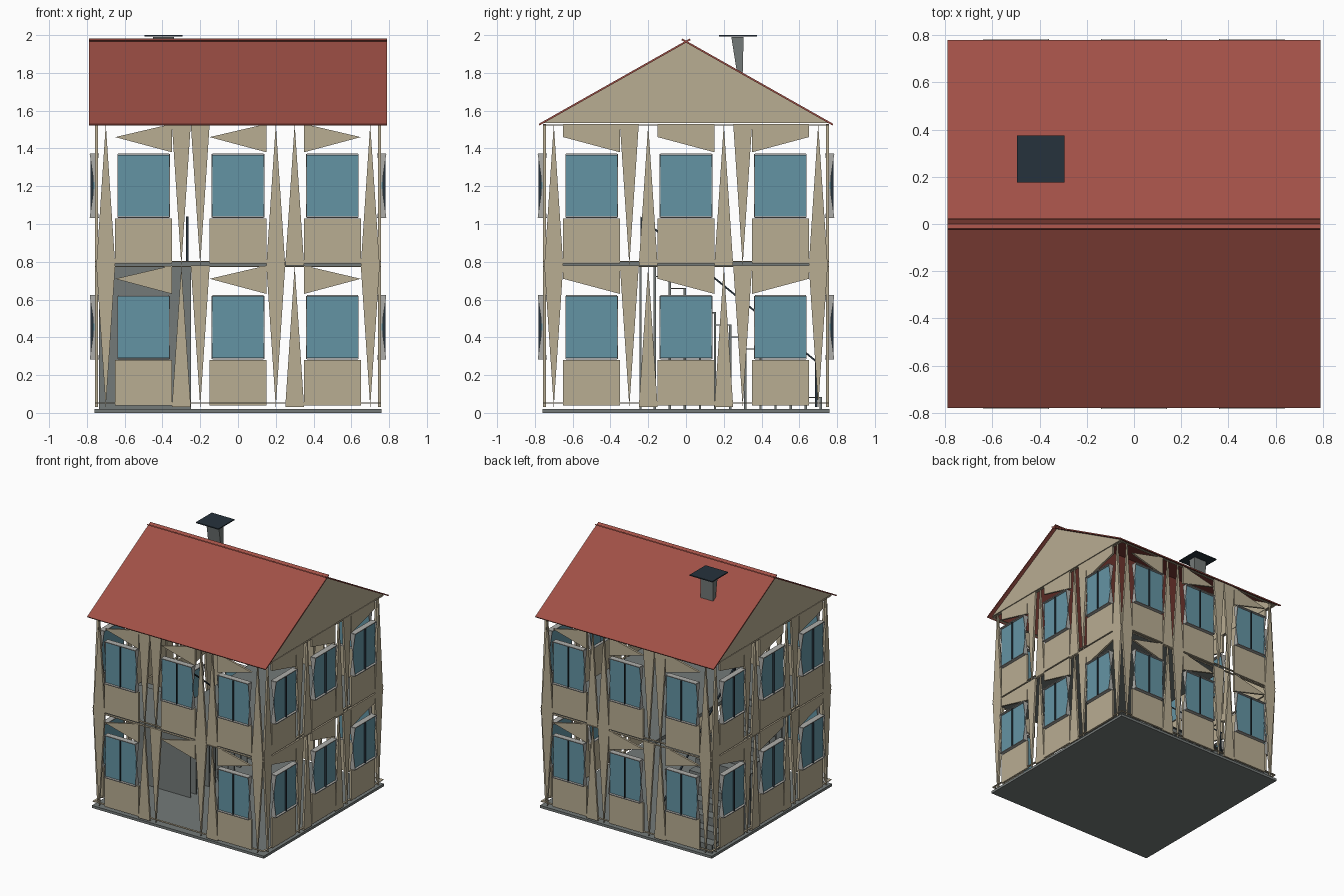
import bpy, bmesh
from mathutils import Vector, Matrix
from math import pi

if "Cube" in bpy.data.objects:
    bpy.data.objects.remove(bpy.data.objects["Cube"])


def material(name, rgb):
    m = bpy.data.materials.new(name)
    m.diffuse_color = (*rgb, 1)
    m.use_nodes = True
    m.node_tree.nodes["Principled BSDF"].inputs["Base Color"].default_value = m.diffuse_color
    return m


BEIGE = material("plaster", (0.485, 0.418, 0.29))
RED = material("roof_red", (0.352, 0.080, 0.061))
TEAL = material("glass_teal", (0.127, 0.296, 0.371))
DARK = material("dark_slate", (0.019, 0.032, 0.045))
STONE = material("stone_grey", (0.175, 0.195, 0.19))
TRIM = material("frame_grey", (0.42, 0.42, 0.40))


def prism(bm, pts, shift):
    """Extrude a flat polygon along a vector into a closed solid."""
    a = [bm.verts.new(p) for p in pts]
    b = [bm.verts.new(Vector(p) + Vector(shift)) for p in pts]
    n = len(a)
    bm.faces.new(a)
    bm.faces.new(b[::-1])
    for i in range(n):
        bm.faces.new((a[i], b[i], b[(i + 1) % n], a[(i + 1) % n]))


def box(bm, x0, x1, y0, y1, z0, z1):
    prism(bm, [(x0, y0, z0), (x1, y0, z0), (x1, y1, z0), (x0, y1, z0)], (0, 0, z1 - z0))


def finish(bm, name, mat, turn=0):
    bmesh.ops.recalc_face_normals(bm, faces=bm.faces)
    bm.transform(Matrix.Rotation(turn * pi / 2, 4, 'Z'))
    me = bpy.data.meshes.new(name)
    bm.to_mesh(me)
    bm.free()
    me.materials.append(mat)
    bpy.context.collection.objects.link(bpy.data.objects.new(name, me))


def plate(bm, uz, d0=0.742, d1=0.758):
    """Wall plate given by (u, z) points, on the front wall."""
    prism(bm, [(u, -d0, z) for u, z in uz], (0, d0 - d1, 0))


PIERS = (-0.7, -0.3, -0.2, 0.2, 0.3, 0.7)
BAYS = (-0.5, 0, 0.5)
# 1 = triangle pointing up, 0 = pointing down, for lower and upper storey
FACADE = ((0, 1, 0, 0, 1, 0), (1, 0, 0, 1, 1, 1))
SIDE = ((0, 0, 1, 1, 0, 0), (1, 0, 1, 1, 0, 1))

for turn, label in enumerate(("front", "right", "back", "left")):
    wall, glass, frame, bars, trim = (bmesh.new() for _ in range(5))
    flip = -1 if turn >= 2 else 1
    for floor, z0 in enumerate((0.03, 0.78)):
        top = z0 + 0.75
        # tapering wall piers
        for u, up in zip(PIERS, (SIDE if turn % 2 else FACADE)[floor]):
            u *= flip
            if up:
                plate(wall, [(u - 0.05, z0), (u + 0.05, z0), (u, top)])
            else:
                plate(wall, [(u - 0.05, top), (u, z0), (u + 0.05, top)])
        for u in BAYS:
            # wedge above the opening
            s = flip if u * flip <= 0 else -flip
            w = -0.15 * s
            plate(wall, [(u + w, top - 0.07), (u - w, top - 0.15), (u - w, top)])
            if turn % 2:
                plate(wall, [(u + w, top - 0.07), (u - w, top), (u + w, top)])
            if turn == 0 and floor == 0 and u == 0:
                continue  # open doorway
            # apron panel and window
            plate(wall, [(u - 0.15, z0 + 0.01), (u + 0.15, z0 + 0.01),
                         (u + 0.15, z0 + 0.25), (u - 0.15, z0 + 0.25)])
            a, b, m = z0 + 0.255, z0 + 0.59, z0 + 0.425
            box(glass, u - 0.135, u + 0.135, -0.767, -0.757, a + 0.005, b - 0.005)
            for z in (a, b):
                box(frame, u - 0.135, u + 0.135, -0.783, -0.737, z - 0.003, z + 0.003)
            for x in (u - 0.139, u + 0.136):
                for z in (a, b):
                    prism(frame, [(x, -0.785, z), (x, -0.737, z), (x, -0.761, m)], (0.003, 0, 0))
            box(bars, u - 0.001, u + 0.001, -0.782, -0.755, a, b)
        # thin rails at the storey edges
        for z in (z0 + 0.02, top - 0.008):
            box(trim, -0.755, 0.755, -0.758, -0.742, z, z + 0.005)
    finish(wall, label + "_wall", BEIGE, turn)
    finish(glass, label + "_window_panes", TEAL, turn)
    finish(frame, label + "_window_frames", TRIM, turn)
    finish(bars, label + "_window_bars", DARK, turn)
    finish(trim, label + "_storey_rails", BEIGE, turn)

# base slab
bm = bmesh.new()
box(bm, -0.76, 0.76, -0.76, 0.76, 0, 0.02)
finish(bm, "base_slab", STONE)

# upper floor with stairwell opening
bm = bmesh.new()
box(bm, -0.25, 0.74, -0.74, 0.74, 0.772, 0.80)
box(bm, -0.74, -0.25, -0.74, -0.24, 0.772, 0.80)
finish(bm, "upper_floor", STONE)

# staircase rising from back to front: treads on full-height risers, open sides
bm = bmesh.new()
STEPS = 12
for i in range(STEPS):
    y = 0.72 - 0.08 * i
    z = 0.02 + 0.77 / STEPS * (i + 1)
    box(bm, -0.735, -0.25, y - 0.012, y, 0.02, z)
    box(bm, -0.735, -0.25, y - 0.08, y, z - 0.006, z)
box(bm, -0.735, -0.25, -0.245, -0.235, 0.02, 0.79)
finish(bm, "staircase", STONE)

# sloping handrail and posts
bm = bmesh.new()
prism(bm, [(-0.275, -0.24, 1.04), (-0.275, 0.70, 0.27),
           (-0.275, 0.70, 0.258), (-0.275, -0.24, 1.028)], (0.012, 0, 0))
for y, z in ((-0.235, 0.79), (0.69, 0.03)):
    box(bm, -0.275, -0.263, y - 0.006, y + 0.006, z, z + 0.24)
finish(bm, "stair_handrail", DARK)

# gables
for s, label in ((-1, "left"), (1, "right")):
    bm = bmesh.new()
    prism(bm, [(s * 0.76, -0.755, 1.535), (s * 0.76, 0.755, 1.535), (s * 0.76, 0, 1.96)],
          (-s * 0.015, 0, 0))
    finish(bm, label + "_gable", BEIGE)

# roof slopes
for s, label in ((-1, "front"), (1, "back")):
    bm = bmesh.new()
    prism(bm, [(-0.79, s * 0.78, 1.53), (-0.79, s * -0.02, 1.982),
               (-0.79, s * -0.025, 1.974), (-0.79, s * 0.775, 1.522)], (1.58, 0, 0))
    finish(bm, label + "_roof_slope", RED)

# chimney, narrowing towards the roof
bm = bmesh.new()
prism(bm, [(-0.45, 0.24, 1.99), (-0.45, 0.305, 1.99),
           (-0.45, 0.30, 1.79), (-0.45, 0.27, 1.80)], (0.11, 0, 0))
finish(bm, "chimney_stack", STONE)
bm = bmesh.new()
box(bm, -0.495, -0.295, 0.175, 0.375, 1.992, 2.0)
finish(bm, "chimney_cap", DARK)
